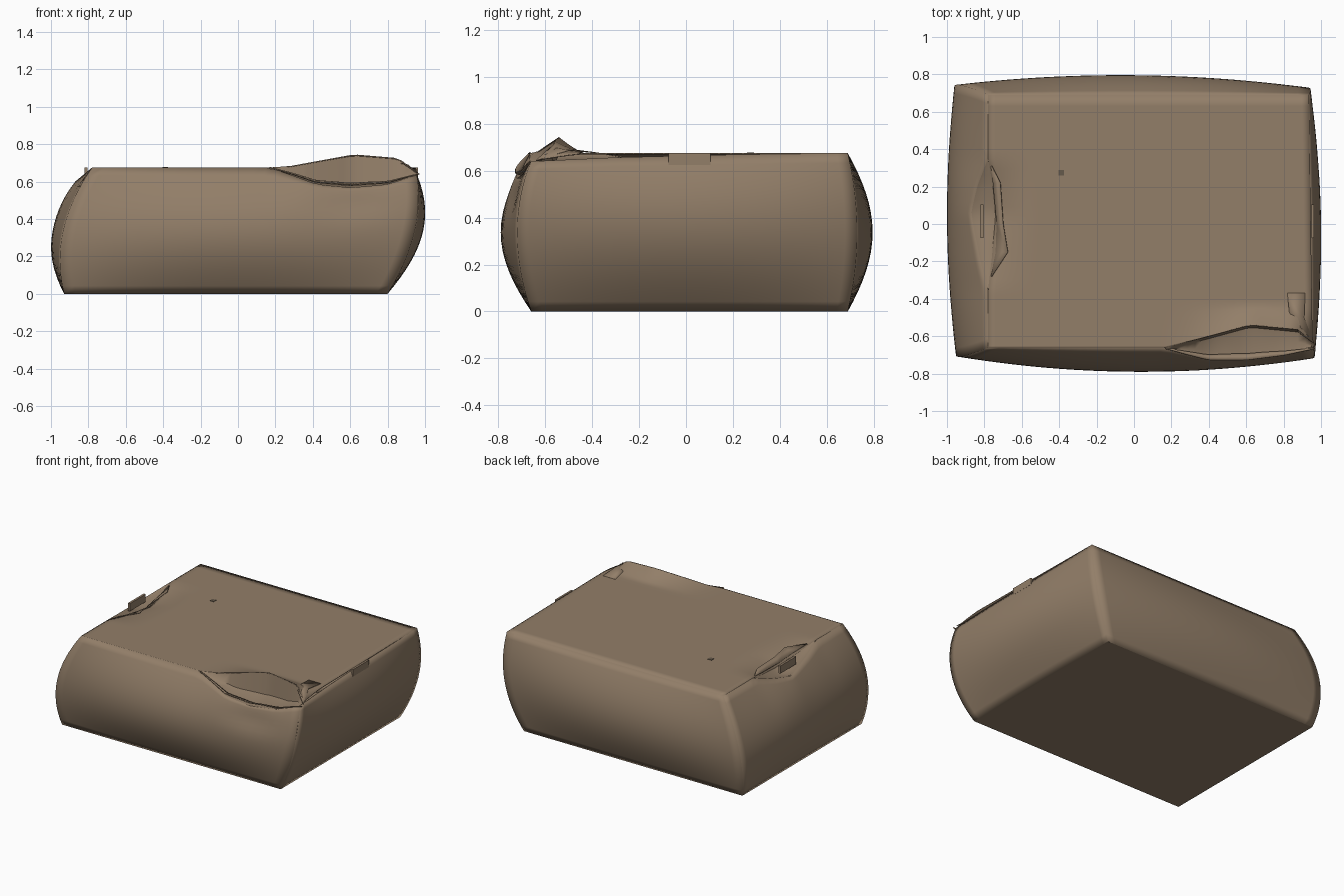
import bpy, bmesh, math
from mathutils import Vector

if "Cube" in bpy.data.objects:
    bpy.data.objects.remove(bpy.data.objects["Cube"])

mat = bpy.data.materials.new("brown_cloth")
mat.diffuse_color = (0.29, 0.21, 0.14, 1)
mat.use_nodes = True
mat.node_tree.nodes["Principled BSDF"].inputs["Base Color"].default_value = mat.diffuse_color
dark = bpy.data.materials.new("dark_patch")
dark.diffuse_color = (0.13, 0.10, 0.07, 1)
dark.use_nodes = True
dark.node_tree.nodes["Principled BSDF"].inputs["Base Color"].default_value = dark.diffuse_color


def finish(name, verts, faces, m=mat, thick=0, angle=40):
    me = bpy.data.meshes.new(name)
    me.from_pydata([tuple(v) for v in verts], [], faces)
    bm = bmesh.new()
    bm.from_mesh(me)
    bmesh.ops.remove_doubles(bm, verts=bm.verts, dist=0.0005)
    bmesh.ops.recalc_face_normals(bm, faces=bm.faces)
    bm.to_mesh(me)
    bm.free()
    me.materials.append(m)
    ob = bpy.data.objects.new(name, me)
    bpy.context.collection.objects.link(ob)
    if thick:
        s = ob.modifiers.new("thickness", 'SOLIDIFY')
        s.thickness, s.offset = thick, -1
    bpy.ops.object.select_all(action='DESELECT')
    bpy.context.view_layer.objects.active = ob
    ob.select_set(True)
    bpy.ops.object.shade_smooth_by_angle(angle=math.radians(angle))
    return ob


def sheet(name, rows, **kw):
    n = len(rows[0])
    verts = [p for r in rows for p in r]
    faces = [(i*n+j, i*n+j+1, i*n+n+j+1, i*n+n+j)
             for i in range(len(rows)-1) for j in range(n-1)]
    return finish(name, verts, faces, **kw)


def interp(pts, x):
    if x <= pts[0][0]:
        return pts[0][1]
    for (a, p), (b, q) in zip(pts, pts[1:]):
        if x <= b:
            return p + (q-p)*(x-a)/(b-a)
    return pts[-1][1]


def quad(a, m, b, t):
    # parabola through a, m (half way) and b
    return a*(2*t-1)*(t-1) + m*4*t*(1-t) + b*t*(2*t-1)


# opening profiles along the front and left rims
def front_up(x):
    return interp([(.17, 0), (.28, .008), (.4, .03), (.62, .07), (.86, .05), (.965, -.035)], x)


def front_in(x):
    return interp([(.17, 0), (.4, .06), (.62, .12), (.88, .095), (.965, .02)], x)


def front_down(x):
    return interp([(.17, 0), (.3, .045), (.42, .09), (.6, .108), (.8, .09), (.965, .035)], x)


def front_out(x):
    return interp([(.17, 0), (.3, .035), (.4, .06), (.6, .06), (.8, .035), (.965, 0)], x)


def left_lens(y):
    return interp([(-.35, 0), (-.2, .45), (0, .9), (.06, 1), (.2, .65), (.35, 0)], y)


ZT = .675
# corners: bottom, middle, top, in order front-left, front-right, back-right, back-left
B = [(-.93, -.66), (.80, -.66), (.80, .69), (-.93, .69)]
M = [(-.935, -.71), (.945, -.72), (.925, .73), (-.945, .745)]
T = [(-.78, -.66), (.955, -.66), (.935, .69), (-.78, .69)]
BULGE = [(0, -.075), (.055, 0), (0, .058), (-.05, 0)]


def wall(side, u, t):
    i, j = side, (side+1) % 4
    a = [quad(B[i][k], M[i][k], T[i][k], t) for k in (0, 1)]
    b = [quad(B[j][k], M[j][k], T[j][k], t) for k in (0, 1)]
    w = 4*u*(1-u) * math.sin(math.pi*t)
    x, y = [a[k] + (b[k]-a[k])*u + BULGE[side][k]*w for k in (0, 1)]
    z = ZT*t
    near = max(0, (t-.45)/.55)**2          # pull rims open only near the top
    if side == 0:
        y -= front_out(x)*near
        z -= front_down(x)*near
        # shallow dent under the opening
        y += .02*math.exp(-((x-.62)/.2)**2 - ((z-.48)/.08)**2)
    elif side == 1:
        z -= near*interp([(-.66, .035), (-.3, .018), (.2, .006), (.69, 0)], y)
    elif side == 3:
        l = left_lens(y)
        x -= .09*l*near
        z -= .075*l*near
    return Vector((x, y, z))


# four bulging walls, open at the top
for s, nm in enumerate(("front_wall", "right_wall", "back_wall", "left_wall")):
    sheet(nm, [[wall(s, u/28, t/16) for u in range(29)] for t in range(17)], thick=.006)

# flat bottom
finish("bottom_panel", [(x, y, 0) for x, y in B], [(0, 1, 2, 3)])


# top sheet: lifted along the front opening, sagging at the left one
def top(u, v):
    x = (T[0][0]*(1-u) + T[1][0]*u)*(1-v) + (T[3][0]*(1-u) + T[2][0]*u)*v
    y = -.66 + 1.35*v
    k = max(0, 1 - v/.17)
    dy = front_in(x)*k
    up = front_up(x)*k**1.3
    l = left_lens(y)
    h = max(0, 1 - (x+.78)/.24)
    sag = .055*l*h**1.5
    return Vector((x + .04*l*h, y + dy, ZT + up - sag))


sheet("top_sheet", [[top(u/44, (v/34)**1.5) for u in range(45)] for v in range(35)], thick=.005)

# cloth lining that closes the front opening
rows = [[], [], [], []]
for i in range(21):
    x = .17 + .785*i/20
    rim = Vector((x, -.662-front_out(x), ZT-front_down(x)))
    edge = Vector((x, -.658+front_in(x), ZT+front_up(x)))
    low = Vector((x, edge.y-.015, rim.z+.02*math.sin(math.pi*i/20)))
    rows[0].append(rim)
    rows[1].append((rim+low)/2 - Vector((0, 0, .008)))
    rows[2].append(low)
    rows[3].append(edge)
sheet("front_lining", rows, angle=50)

# doubled rim band along the front opening
rows = [[], []]
for i in range(21):
    x = .17 + .8*i/20
    w = math.sin(math.pi*i/20)
    p = Vector((x, -.667-front_out(x), ZT-front_down(x)+.022*w+.004))
    rows[0].append(p)
    rows[1].append(p + Vector((0, .03*w+.004, -.012*w)))
sheet("front_rim_band", rows, thick=.006)

# cloth lining in the left opening and the tuck beside it
rows = [[], [], []]
for i in range(17):
    y = -.35 + .7*i/16
    l = left_lens(y)
    rows[0].append((-.78-.09*l, y, ZT-.075*l))
    rows[1].append((-.78-.02*l, y, ZT-.085*l))
    rows[2].append((-.78+.045*l, y, ZT-.055*l))
sheet("left_lining", rows)
ys = [.31, .22, .0, -.15, -.28]
sheet("left_tuck", [
    [(x, y, z) for x, y, z in zip([-.765, -.755, -.735, -.74, -.765], ys, [.67, .655, .635, .65, .672])],
    [(x, y, z) for x, y, z in zip([-.76, -.715, -.70, -.675, -.76], ys, [.67, .672, .668, .674, .673])]],
    thick=.004)

# crumpled fold at the front right corner
finish("corner_fold", [(.82, -.37, .677), (.915, -.37, .677), (.91, -.50, .69), (.965, -.64, .645),
                       (.88, -.58, .70), (.83, -.47, .69)],
       [(0, 1, 2, 5), (5, 2, 4), (4, 2, 3)], thick=.004, angle=20)


def block(name, c, size, m=mat):
    bpy.ops.mesh.primitive_cube_add(size=1, location=c)
    o = bpy.context.object
    o.name = name
    o.scale = size
    o.data.materials.append(m)


# tags at both ends and the small patch on top
block("left_tag", (-.812, .015, .648), (.016, .18, .055))
block("right_tag", (.955, .015, .65), (.014, .18, .05))
block("top_patch", (-.39, .275, .675), (.03, .03, .006), dark)
